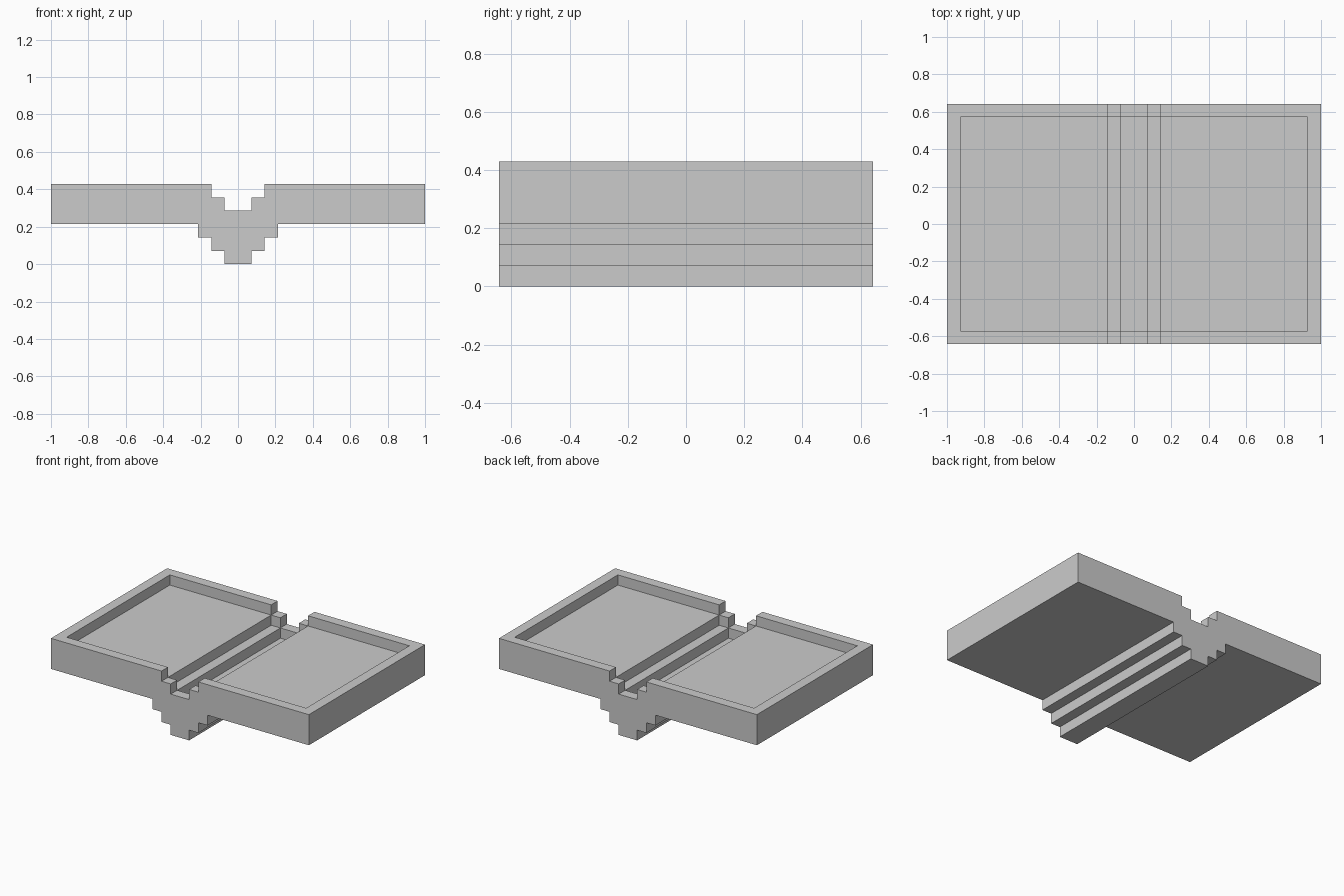
import bpy, bmesh

if "Cube" in bpy.data.objects:
    bpy.data.objects.remove(bpy.data.objects["Cube"])

U = 1 / 14  # one grid step of the stepped design


def prism(name, half_profile, half_depth):
    """Extrude a left-right mirrored (x, z) profile along y."""
    pts = half_profile + [(-x, z) for x, z in reversed(half_profile)]
    bm = bmesh.new()
    face = bm.faces.new([bm.verts.new((x * U, -half_depth * U, z * U)) for x, z in pts])
    ext = bmesh.ops.extrude_face_region(bm, geom=[face])
    moved = [v for v in ext["geom"] if isinstance(v, bmesh.types.BMVert)]
    bmesh.ops.translate(bm, verts=moved, vec=(0, 2 * half_depth * U, 0))
    bmesh.ops.recalc_face_normals(bm, faces=bm.faces)
    mesh = bpy.data.meshes.new(name)
    bm.to_mesh(mesh)
    bm.free()
    obj = bpy.data.objects.new(name, mesh)
    bpy.context.collection.objects.link(obj)
    return obj


# Tray body: flat wings with a stepped central gutter above and a stepped keel below
tray = prism("stepped_tray", [
    (1, 0), (1, 1), (2, 1), (2, 2), (3, 2), (3, 3), (14, 3),
    (14, 6), (2, 6), (2, 5), (1, 5), (1, 4)], 9)

# Recess inside the rim, following the gutter one step lower
recess = prism("recess_cutter", [
    (1, 3), (1, 4), (2, 4), (2, 5), (13, 5), (13, 7)], 8)
recess.hide_render = True

cut = tray.modifiers.new("recess", "BOOLEAN")
cut.operation = "DIFFERENCE"
cut.solver = "EXACT"
cut.object = recess

# Apply the cut and discard the cutter
bpy.context.view_layer.objects.active = tray
bpy.ops.object.modifier_apply(modifier=cut.name)
bpy.data.objects.remove(recess, do_unlink=True)
